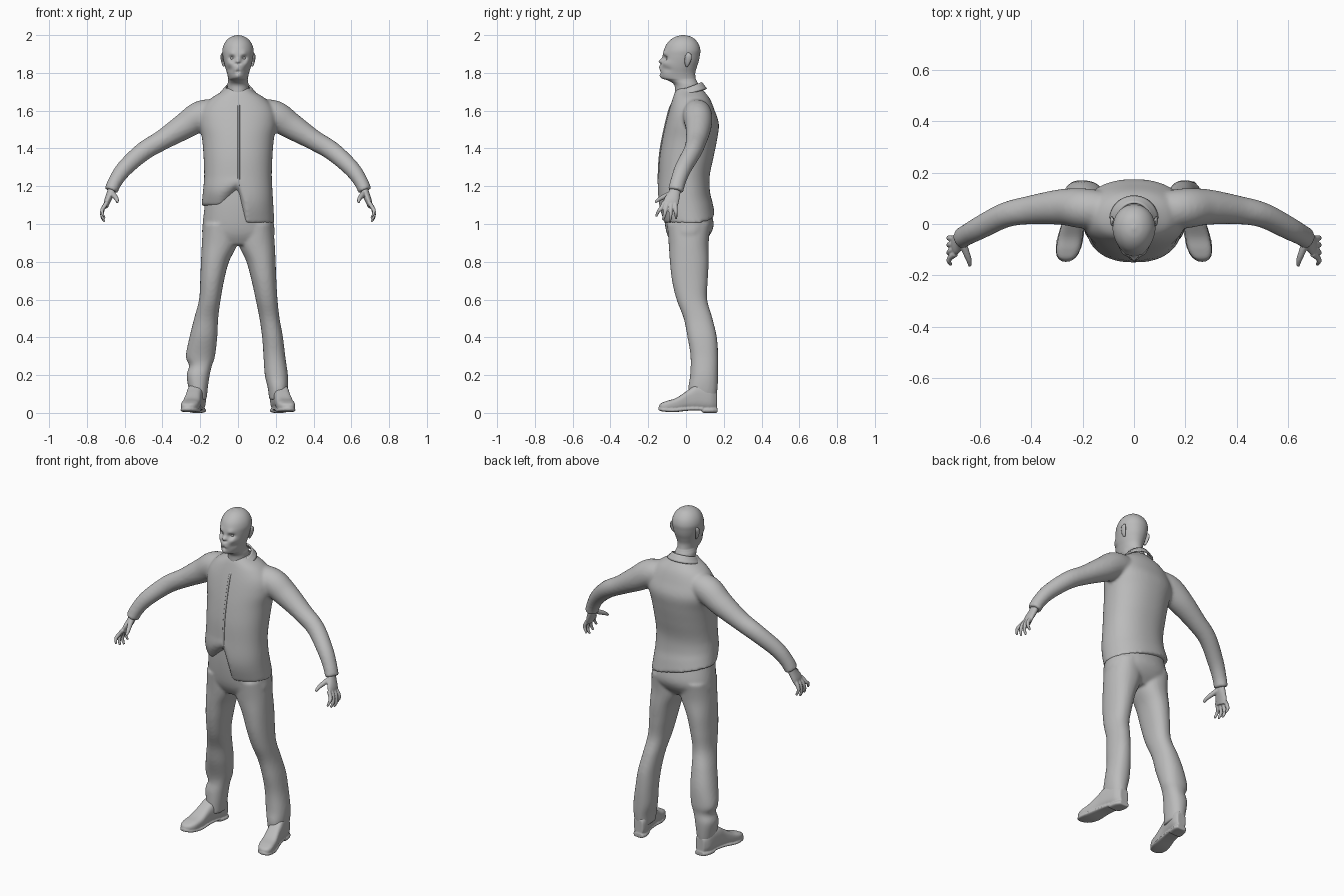
import bpy, bmesh, math
from mathutils import Vector

grey = bpy.data.materials.new("grey")
grey.diffuse_color = (0.5, 0.5, 0.5, 1)
N = 64


def smooth_rows(rows, sub=6):
    """Catmull-Rom interpolation of a table of rows."""
    out, m = [], len(rows) - 1
    for i in range(m):
        p0, p1, p2, p3 = (rows[min(max(k, 0), m)] for k in (i - 1, i, i + 1, i + 2))
        for j in range(sub):
            t = j / sub
            out.append([0.5 * (2 * b + (c - a) * t + (2 * a - 5 * b + 4 * c - d) * t * t
                               + (3 * b - a - 3 * c + d) * t ** 3)
                        for a, b, c, d in zip(p0, p1, p2, p3)])
    return out + [list(rows[-1])]


def skin(bm, rings):
    """Closed surface through a list of rings."""
    vs = [[bm.verts.new(p) for p in r] for r in rings]
    n = len(vs[0])
    for a, b in zip(vs, vs[1:]):
        for i in range(n):
            bm.faces.new((a[i], a[(i + 1) % n], b[(i + 1) % n], b[i]))
    for r in (vs[0], vs[-1]):
        c = bm.verts.new(sum((v.co for v in r), Vector()) / n)
        for i in range(n):
            bm.faces.new((r[i], r[(i + 1) % n], c))


def stack(bm, rows, shape=None, power=0.9, sub=6):
    """Horizontal rings; a row is z, x0, x1, y0, y1."""
    rings = []
    for z, x0, x1, y0, y1 in smooth_rows(rows, sub):
        ring = []
        for i in range(N):
            a = 2 * math.pi * i / N
            c, s = math.cos(a), math.sin(a)
            p = Vector(((x0 + x1) / 2 + (x1 - x0) / 2 * math.copysign(abs(c) ** power, c),
                        (y0 + y1) / 2 + (y1 - y0) / 2 * math.copysign(abs(s) ** power, s), z))
            ring.append(shape(p) if shape else p)
        rings.append(ring)
    skin(bm, rings)


def tube(bm, rows, side=1, n=20, sub=5):
    """Tube along a path; a row is x, y, z, radius along y, radius across."""
    rows = smooth_rows(rows, sub)
    pts = [Vector((side * r[0], r[1], r[2])) for r in rows]
    rings = []
    for i, r in enumerate(rows):
        d = (pts[min(i + 1, len(pts) - 1)] - pts[max(i - 1, 0)]).normalized()
        u = (Vector((0, 1, 0)) - d * d.y).normalized()
        w = d.cross(u)
        rings.append([pts[i] + u * r[3] * math.cos(2 * math.pi * k / n)
                      + w * r[4] * math.sin(2 * math.pi * k / n) for k in range(n)])
    skin(bm, rings)


def finish(name, bm, voxel=0, relax=0):
    bmesh.ops.recalc_face_normals(bm, faces=bm.faces)
    me = bpy.data.meshes.new(name)
    bm.to_mesh(me)
    bm.free()
    me.materials.append(grey)
    me.polygons.foreach_set("use_smooth", [True] * len(me.polygons))
    ob = bpy.data.objects.new(name, me)
    bpy.context.collection.objects.link(ob)
    if voxel:
        m = ob.modifiers.new("merge", 'REMESH')
        m.mode, m.voxel_size, m.use_smooth_shade = 'VOXEL', voxel, True
    if relax:
        m = ob.modifiers.new("relax", 'SMOOTH')
        m.factor, m.iterations = 0.5, relax
    return ob


# Jacket: torso with an uneven hem, and two sleeves
def hem(p):
    if p.z > 1.25:
        return p
    if p.y < 0:
        if p.x < 0:
            h = 1.10 + 0.09 * max(0, 1 + p.x / 0.10)
        else:
            h = max(1.005, 1.19 - p.x * 4.5)
    else:
        h = 1.05 - 0.25 * p.x
    return Vector((p.x, p.y, 1.25 - (1.25 - p.z) * (1.25 - h) / 0.25))


bm = bmesh.new()
torso = [(1.00, .193, -.118, .153), (1.08, .188, -.142, .14), (1.15, .184, -.15, .127),
         (1.25, .179, -.146, .125), (1.35, .182, -.14, .145), (1.45, .19, -.125, .165),
         (1.53, .205, -.108, .174), (1.60, .195, -.09, .152), (1.66, .15, -.072, .128),
         (1.70, .088, -.058, .098), (1.72, .062, -.045, .08)]
stack(bm, [(z, -w, w, a, b) for z, w, a, b in torso], hem)
sleeve = [(.08, .05, 1.59, .07, .07), (.19, .06, 1.575, .078, .08), (.28, .066, 1.52, .07, .07),
          (.40, .055, 1.445, .056, .054), (.50, .035, 1.385, .049, .05), (.60, -.015, 1.295, .045, .044),
          (.65, -.042, 1.225, .041, .038), (.672, -.055, 1.175, .042, .036)]
for s in (1, -1):
    tube(bm, sleeve, s, 28)
finish("jacket", bm, 0.009, 5)

# Trousers: hips and two loose legs
bm = bmesh.new()
stack(bm, [(1.20, -.165, .165, -.12, .11), (1.10, -.176, .176, -.12, .125), (1.00, -.187, .19, -.112, .146),
           (.94, -.187, .192, -.098, .125), (.89, -.15, .15, -.07, .08)])
right_leg = [(1.0, .01, .185, -.10, .13), (.90, .002, .194, -.092, .12), (.80, .045, .199, -.085, .12),
             (.70, .072, .203, -.074, .115), (.60, .094, .209, -.05, .112), (.50, .114, .22, -.012, .14),
             (.40, .128, .238, .008, .163), (.30, .135, .25, .024, .17), (.20, .142, .264, .022, .17),
             (.13, .158, .264, .012, .167), (.07, .165, .255, .02, .16)]
left_leg = [(1.0, .01, .185, -.10, .13), (.90, .002, .191, -.092, .12), (.80, .048, .196, -.085, .12),
            (.70, .074, .20, -.074, .115), (.60, .092, .206, -.05, .112), (.50, .105, .232, -.012, .14),
            (.40, .11, .257, .01, .163), (.30, .122, .276, .04, .17), (.25, .138, .259, .045, .165),
            (.20, .15, .272, .035, .17), (.13, .16, .262, .03, .167), (.07, .166, .252, .03, .16)]
stack(bm, right_leg)
stack(bm, [(z, -b, -a, c, d) for z, a, b, c, d in left_leg])
finish("trousers", bm, 0.009, 4)

# Shoes: upper, sole and heel block, toes turned outward
for s, label in ((1, "right"), (-1, "left")):
    bm = bmesh.new()
    for rows in ([(.163, .028, .02, .11), (.13, .043, .015, .14), (.06, .044, .02, .15), (.01, .043, .02, .12),
                  (-.05, .047, .014, .08), (-.10, .046, .012, .064), (-.13, .033, .014, .052), (-.142, .012, .02, .04)],
                 [(.166, .03, 0, .026), (.14, .042, 0, .026), (.10, .042, 0, .026), (.085, .036, 0, .026)],
                 [(.09, .04, .012, .03), (.02, .043, .012, .03), (-.06, .052, .004, .024),
                  (-.11, .046, .006, .024), (-.135, .032, .01, .026), (-.147, .012, .015, .028)]):
        rings = []
        for y, w, z0, z1 in smooth_rows(rows, 5):
            ring = []
            for i in range(32):
                c, q = math.cos(math.pi * i / 16), math.sin(math.pi * i / 16)
                ring.append(Vector((s * (.207 + (.16 - y) * .19 + w * math.copysign(abs(c) ** .6, c)), y,
                                    (z0 + z1) / 2 + (z1 - z0) / 2 * math.copysign(abs(q) ** .7, q))))
            rings.append(ring)
        skin(bm, rings)
    finish(label + "_shoe", bm, 0.005, 2)

# Hands: palm, four curled fingers and a thumb
for s, label in ((1, "right"), (-1, "left")):
    bm = bmesh.new()
    tube(bm, [(.665, -.052, 1.20, .026, .02), (.676, -.062, 1.16, .032, .02), (.692, -.078, 1.12, .041, .017),
              (.70, -.086, 1.09, .036, .012)], s)
    for y0, y1, z1, x1 in ((-.117, -.158, 1.04, .712), (-.097, -.122, 1.02, .71),
                           (-.077, -.085, 1.012, .707), (-.057, -.052, 1.028, .705)):
        tube(bm, [(.694, y0, 1.115, .011, .011), (.714, (y0 * 2 + y1) / 3, 1.083, .011, .011),
                  (.72, (y0 + y1 * 2) / 3, z1 + .03, .0095, .0095), (x1, y1, z1, .006, .006)], s, 12)
    tube(bm, [(.67, -.06, 1.17, .016, .014), (.655, -.105, 1.15, .014, .014),
              (.642, -.14, 1.132, .011, .011), (.638, -.163, 1.115, .007, .007)], s, 12)
    finish(label + "_hand", bm, 0.004, 2)

# Head and neck, with facial relief as soft bumps: x, z, radius, forward push
relief = [(.032, 1.878, .014, -.020), (.032, 1.902, .016, .006), (.0, 1.862, .012, .016),
          (.048, 1.852, .016, .008), (.046, 1.818, .016, -.010), (.0, 1.832, .012, .006),
          (.012, 1.817, .011, .004), (.0, 1.806, .008, -.008), (.0, 1.783, .016, .008), (.008, 1.848, .006, -.008)]


def face(p):
    if p.y < -.02:
        front = min(1, (-.02 - p.y) / .08)
        p.x *= 1 - .10 * front
        for x, z, r, d in relief:
            g = math.exp(-((abs(p.x) - x) ** 2 + (p.z - z) ** 2) / (r * r))
            p.y -= d * g * front
    return p


bm = bmesh.new()
head = [(1.62, .06, -.05, .07), (1.69, .057, -.058, .074), (1.735, .056, -.062, .066), (1.758, .052, -.09, .056),
        (1.772, .053, -.125, .051), (1.80, .06, -.134, .049), (1.83, .069, -.136, .057), (1.86, .076, -.129, .067),
        (1.89, .081, -.124, .073), (1.92, .083, -.117, .076), (1.95, .075, -.104, .068), (1.975, .058, -.082, .05),
        (1.992, .034, -.054, .026), (2.0, .006, -.022, -.01)]
stack(bm, [(z, -w, w, a, b) for z, w, a, b in head], face, 0.95, 8)
finish("head", bm)

# Eyes and ears
bm = bmesh.new()
for s in (1, -1):
    e = bmesh.ops.create_uvsphere(bm, u_segments=16, v_segments=10, radius=.012)["verts"]
    bmesh.ops.translate(bm, verts=e, vec=(s * .029, -.093, 1.878))
finish("eyes", bm)
bm = bmesh.new()
for s in (1, -1):
    tube(bm, [(.072, .004, 1.835, .006, .006), (.079, .006, 1.85, .013, .007), (.085, .011, 1.875, .018, .007),
              (.086, .013, 1.893, .016, .006), (.08, .01, 1.905, .006, .004)], s, 16)
finish("ears", bm)

# Shirt collar: a folded band, open at the front with two points
bm = bmesh.new()
rows = []
for i in range(41):
    t = -1 + i / 20
    a = t * math.pi * .94
    c, q = math.cos(a), math.sin(a)
    tip = max(0, (abs(t) - .62) / .38)
    top = Vector((.064 * q, .014 + .068 * c, 1.722 + .027 * c - .022 * tip))
    low = Vector((.092 * q + math.copysign(.036 * tip, t), .02 + (.088 + .004 * tip) * c, 1.692 + .022 * c - .045 * tip))
    rows.append([bm.verts.new(top.lerp(low, k / 4)) for k in range(5)])
for a, b in zip(rows, rows[1:]):
    for k in range(4):
        bm.faces.new((a[k], a[k + 1], b[k + 1], b[k]))
ob = finish("collar", bm)
m = ob.modifiers.new("thickness", 'SOLIDIFY')
m.thickness, m.offset = 0.008, 0

# Front placket: thin overlap strip down the jacket
bm = bmesh.new()
tube(bm, [(.004, -.064, 1.655, .004, .006), (.004, -.091, 1.60, .004, .006), (.004, -.126, 1.45, .004, .006),
          (.004, -.141, 1.35, .004, .006), (.004, -.146, 1.25, .004, .006), (.004, -.146, 1.2, .003, .004)], 1, 10)
finish("placket", bm)
